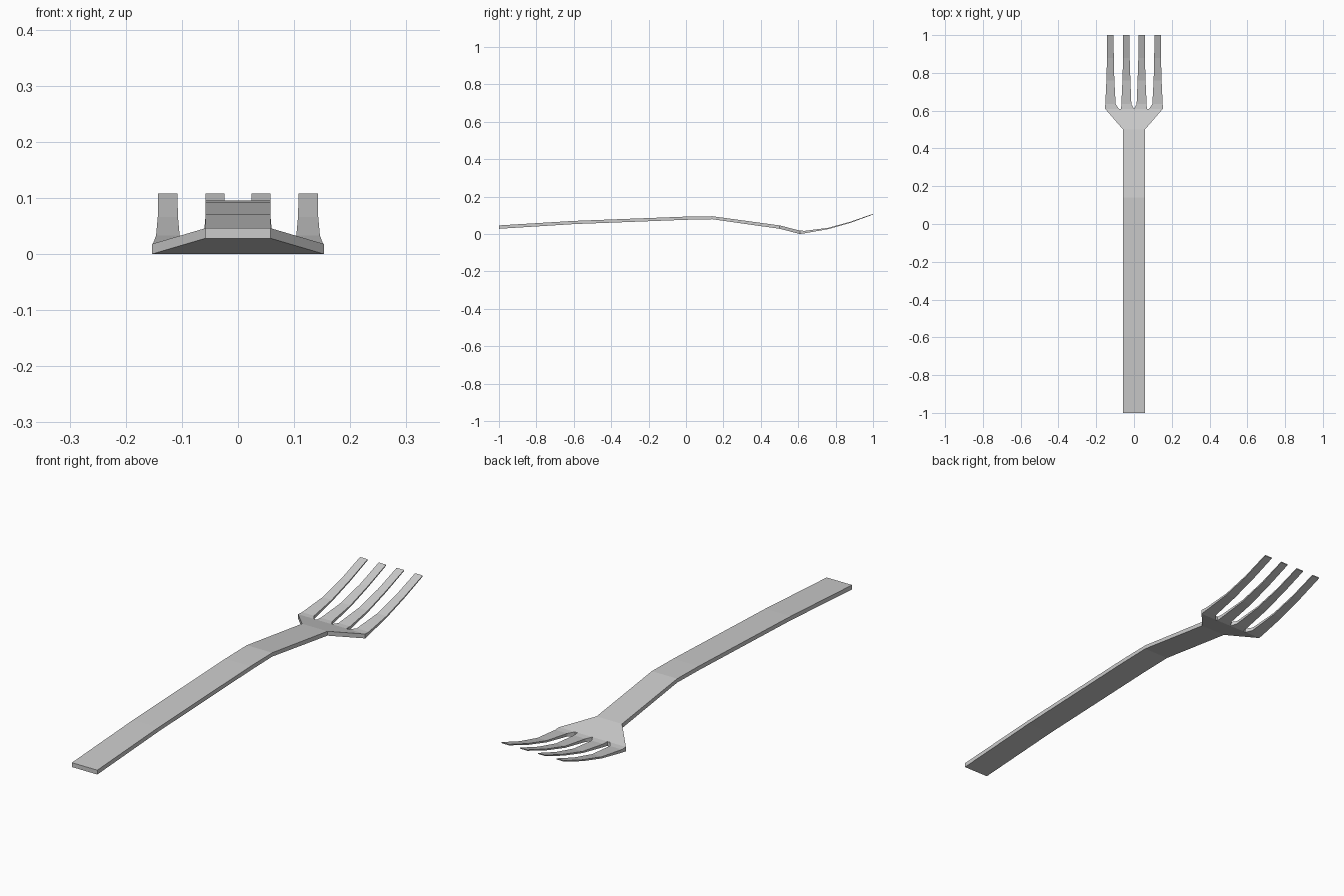
import bpy
import bmesh

if "Cube" in bpy.data.objects:
    bpy.data.objects.remove(bpy.data.objects["Cube"])

# Side profile: y -> (bottom z, top z)
PROFILE = [(-1.0, .028, .046), (-.6, .053, .070), (0.0, .076, .093),
           (.14, .079, .095), (.5, .028, .046), (.61, 0.0, .018),
           (.635, .004, .017), (.76, .026, .033), (.88, .060, .066),
           (1.0, .104, .108)]


def heights(y):
    for (y0, b0, t0), (y1, b1, t1) in zip(PROFILE, PROFILE[1:]):
        if y <= y1:
            f = (y - y0) / (y1 - y0)
            return b0 + f * (b1 - b0), t0 + f * (t1 - t0)
    return PROFILE[-1][1:]


bm = bmesh.new()
cache = {}


def vert(x, y, top):
    key = (round(x, 4), round(y, 4), top)
    if key not in cache:
        cache[key] = bm.verts.new((x, y, heights(y)[top]))
    return cache[key]


def plate(points):
    """Matching top and underside faces from an xy outline."""
    bm.faces.new([vert(x, y, 1) for x, y in points])
    bm.faces.new([vert(x, y, 0) for x, y in reversed(points)])


def strip(rows):
    """Chain of plates from (y, inner x, outer x) rows."""
    for (y0, a0, b0), (y1, a1, b1) in zip(rows, rows[1:]):
        plate([(a0, y0), (b0, y0), (b1, y1), (a1, y1)])


# Handle (right half)
strip([(y, 0, .058) for y in (-1, -.6, 0, .14, .5)])
# Flared neck
plate([(0, .5), (.058, .5), (.153, .61), (.08, .61), (.068, .61), (0, .61)])
# Inner and outer tines
strip([(.61, 0, .068), (.635, .014, .067), (.76, .019, .061),
       (.88, .023, .058), (1, .024, .058)])
strip([(.61, .08, .153), (.635, .097, .152), (.76, .104, .146),
       (.88, .107, .143), (1, .108, .143)])

# Side walls around the outline, left open on the centre line
for e in [e for e in bm.edges if e.is_boundary]:
    a, b = e.verts
    ka = (round(a.co.x, 4), round(a.co.y, 4))
    kb = (round(b.co.x, 4), round(b.co.y, 4))
    if a is cache[ka + (1,)] and not (ka[0] == 0 and kb[0] == 0):
        bm.faces.new([a, b, cache[kb + (0,)], cache[ka + (0,)]])
bmesh.ops.recalc_face_normals(bm, faces=bm.faces[:])

mesh = bpy.data.meshes.new("fork")
bm.to_mesh(mesh)
bm.free()
fork = bpy.data.objects.new("fork", mesh)
bpy.context.collection.objects.link(fork)

# Mirror to the left half
mirror = fork.modifiers.new("mirror", 'MIRROR')
mirror.use_axis[0] = True
mirror.use_clip = True
